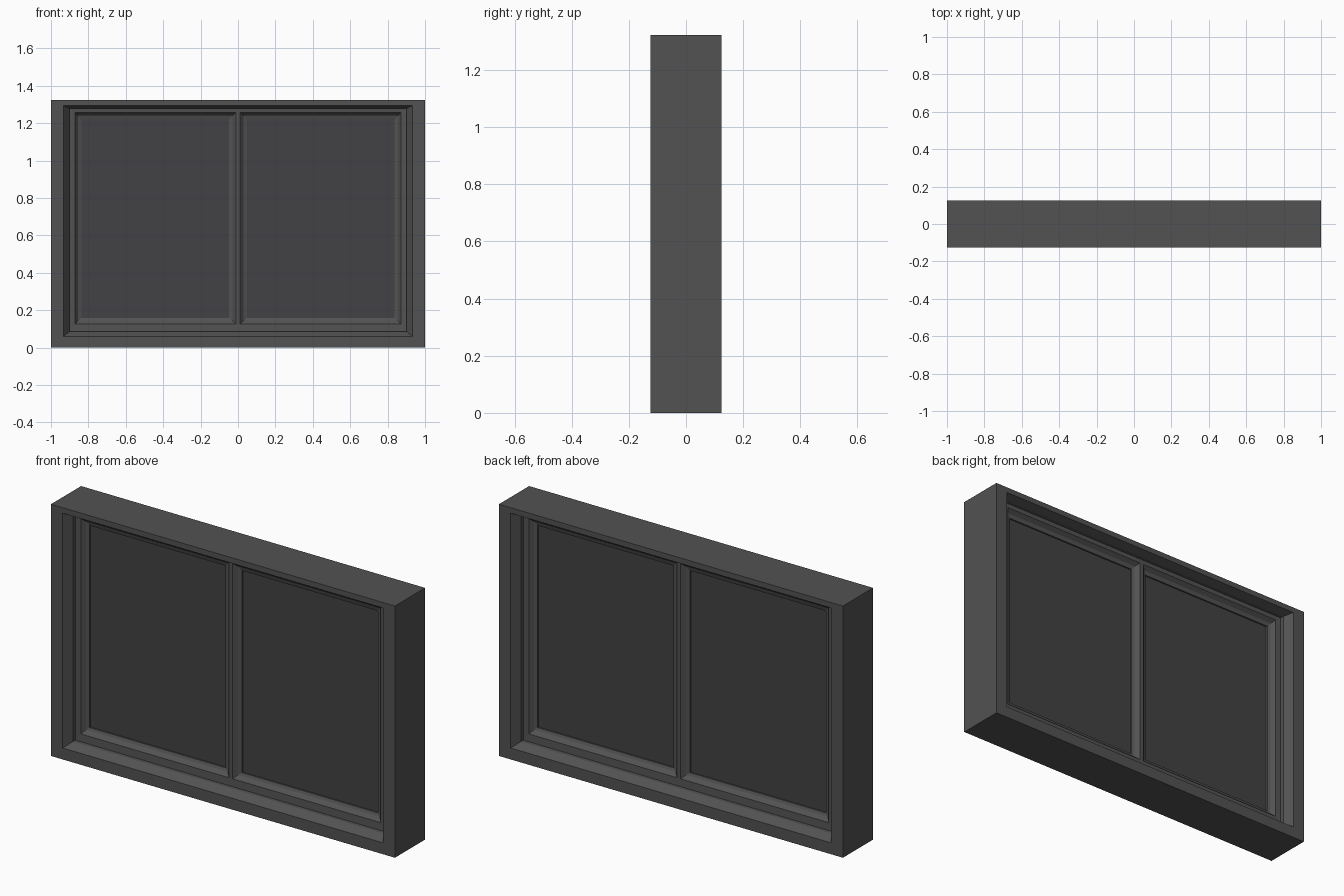
import bpy, bmesh

if "Cube" in bpy.data.objects:
    bpy.data.objects.remove(bpy.data.objects["Cube"])

D = 0.125  # half depth of the window


def material(name, colour):
    m = bpy.data.materials.new(name)
    m.diffuse_color = colour
    m.use_nodes = True
    m.node_tree.nodes["Principled BSDF"].inputs["Base Color"].default_value = m.diffuse_color
    return m


frame_mat = material("dark_frame", (0.085, 0.085, 0.085, 1))
glass_mat = material("dark_glass", (0.055, 0.055, 0.058, 1))


def finish(name, bm, mat):
    bmesh.ops.recalc_face_normals(bm, faces=bm.faces)
    me = bpy.data.meshes.new(name)
    bm.to_mesh(me)
    bm.free()
    me.materials.append(mat)
    ob = bpy.data.objects.new(name, me)
    bpy.context.collection.objects.link(ob)
    return ob


def ring(name, steps, mat):
    """Rectangular frame: steps are (x0, x1, z0, z1, setback), mirrored front to back."""
    sections = [(a, b, c, d, s - D) for a, b, c, d, s in steps]
    sections += [(a, b, c, d, D - s) for a, b, c, d, s in reversed(steps)]
    bm = bmesh.new()
    loops = [[bm.verts.new(p) for p in
              ((a, y, c), (b, y, c), (b, y, d), (a, y, d))]
             for a, b, c, d, y in sections]
    for i, l0 in enumerate(loops):
        l1 = loops[(i + 1) % len(loops)]
        for k in range(4):
            j = (k + 1) % 4
            bm.faces.new((l0[k], l0[j], l1[j], l1[k]))
    return finish(name, bm, mat)


def box(name, x0, x1, y0, y1, z0, z1, mat):
    bm = bmesh.new()
    bmesh.ops.create_cube(bm, size=1)
    for v in bm.verts:
        v.co = (x1 if v.co.x > 0 else x0,
                y1 if v.co.y > 0 else y0,
                z1 if v.co.z > 0 else z0)
    return finish(name, bm, mat)


# Outer casing with splayed reveal and recessed inner lip
ring("outer_frame", [
    (-1, 1, 0, 1.323, 0),
    (-0.932, 0.932, 0.06, 1.294, 0),
    (-0.902, 0.902, 0.086, 1.279, 0.042),
    (-0.902, 0.902, 0.086, 1.279, 0.062),
    (-0.871, 0.871, 0.126, 1.257, 0.064),
], frame_mat)

# Centre post between the two panes
box("centre_post", -0.011, 0.011, -0.061, 0.061, 0.126, 1.257, frame_mat)

# Bevelled glazing beads and glass, left and right
for side, sx in (("left", -1), ("right", 1)):
    def span(a, b):
        return tuple(sorted((sx * a, sx * b)))

    ring(side + "_glazing_bead", [
        (*span(0.011, 0.871), 0.126, 1.257, 0.064),
        (*span(0.030, 0.855), 0.144, 1.240, 0.084),
        (*span(0.047, 0.838), 0.158, 1.220, 0.090),
    ], frame_mat)
    box(side + "_glass", *span(0.040, 0.845), -0.027, 0.027, 0.150, 1.228, glass_mat)
